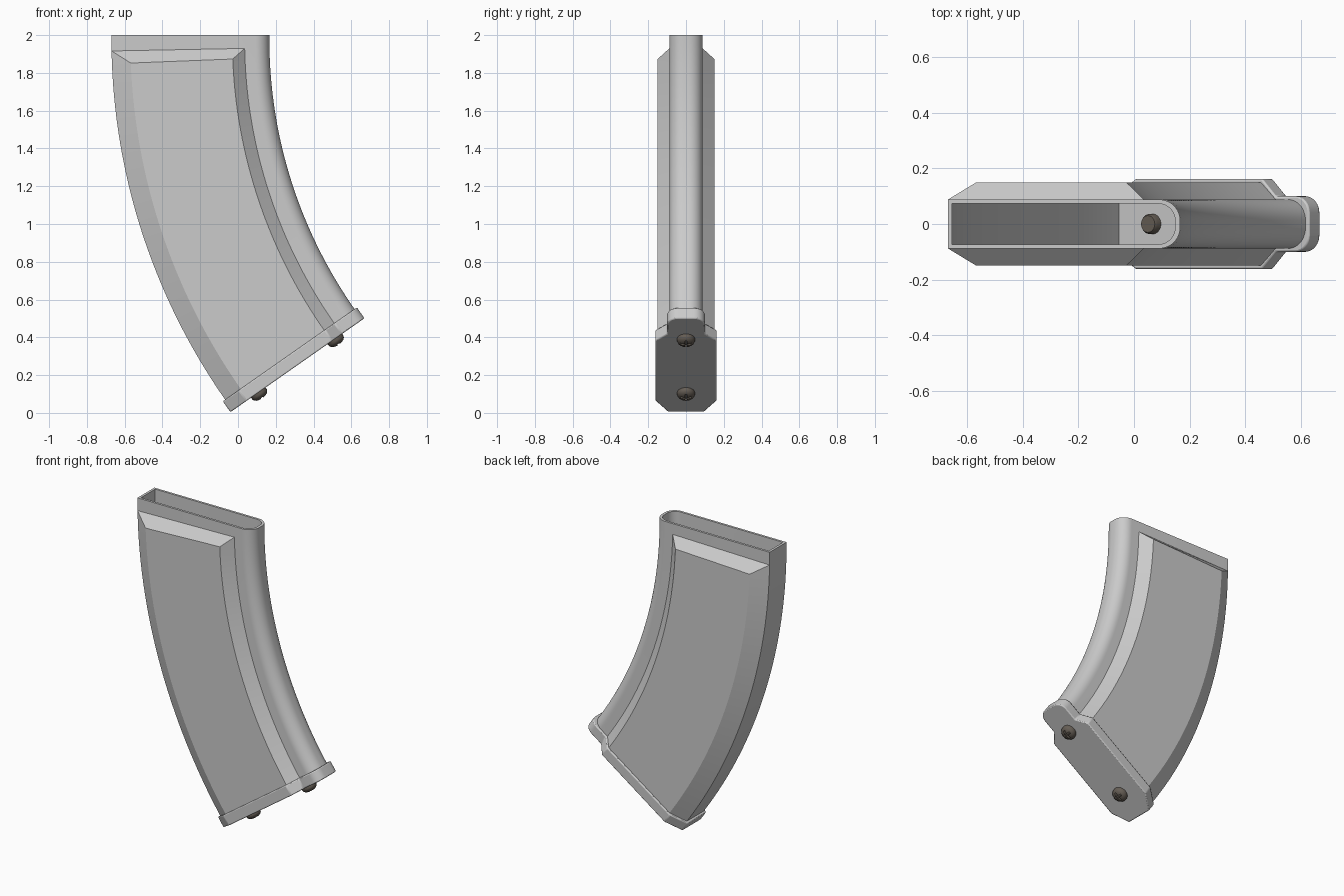
import bpy, bmesh
from math import sin, cos, pi, radians
from mathutils import Matrix, Vector

if "Cube" in bpy.data.objects:
    bpy.data.objects.remove(bpy.data.objects["Cube"])

CX, CZ, R = 2.66, 1.98, 3.33      # centre and rear radius of the curved body
END = radians(35)                 # sweep angle at the lower end
STEPS = 40


def at(theta, u, v, h=0.0):
    """Point at sweep angle theta, u from the rear edge, v sideways, h along the sweep."""
    r = R - u
    return (CX - r * cos(theta) + h * sin(theta), v, CZ - r * sin(theta) - h * cos(theta))


def finish(name, bm):
    bmesh.ops.remove_doubles(bm, verts=bm.verts, dist=1e-5)
    bmesh.ops.recalc_face_normals(bm, faces=bm.faces)
    me = bpy.data.meshes.new(name)
    bm.to_mesh(me)
    bm.free()
    ob = bpy.data.objects.new(name, me)
    bpy.context.collection.objects.link(ob)
    return ob


def smooth(ob, angle=28):
    bpy.ops.object.select_all(action='DESELECT')
    bpy.context.view_layer.objects.active = ob
    ob.select_set(True)
    bpy.ops.object.shade_smooth_by_angle(angle=radians(angle))


def loft(name, rings, cyclic=False):
    """Skin closed rings; cap the ends unless the rings form a loop."""
    bm = bmesh.new()
    loops = [[bm.verts.new(p) for p in ring] for ring in rings]
    n = len(loops[0])
    pairs = list(zip(loops, loops[1:]))
    if cyclic:
        pairs.append((loops[-1], loops[0]))
    else:
        bm.faces.new(loops[0])
        bm.faces.new(loops[-1])
    for a, b in pairs:
        for i in range(n):
            j = (i + 1) % n
            bm.faces.new((a[i], a[j], b[j], b[i]))
    return finish(name, bm)


def rounded_half(start, end, half, rad, n=10):
    """Half outline with a rounded far end."""
    arc = [(end - rad + rad * sin(a), half - rad + rad * cos(a))
           for a in (pi / 2 * i / n for i in range(n + 1))]
    return start + arc


def mirrored(half):
    return half + [(u, -v) for u, v in reversed(half)]


# Curved hollow tube, open at the top
outer = mirrored(rounded_half([(0, .088)], .836, .088, .075))
inner = mirrored(rounded_half([(.016, .073)], .818, .073, .06))
angles = [END * i / STEPS for i in range(STEPS + 1)]


def tube_rings(profile):
    return [[at(0, u, v, -.02) for u, v in profile]] + \
           [[at(t, u, v) for u, v in profile] for t in angles]


tube = loft("curved_tube", tube_rings(outer) + tube_rings(inner)[::-1], cyclic=True)
smooth(tube)

# Raised side panels with chamfered edges
full = [(0, .088), (.1, .15), (.64, .15), (.705, .088), (.703, .08), (.002, .08)]
flat = [(0, .088), (0, .088), (.705, .088), (.705, .088), (.703, .08), (.002, .08)]
T0, T1 = radians(1.1), radians(2.27)
for side, s in (("front", -1), ("back", 1)):
    rings = [[at(T0, u, s * v) for u, v in flat]]
    for i in range(STEPS + 1):
        t = T1 + (END - T1) * i / STEPS
        # the thin outer edges follow the same stations
        rings.append([at(t, u, s * v) for u, v in full])
    smooth(loft("side_panel_" + side, rings))

# Base plate closing the lower end
plate = mirrored(rounded_half([(-.015, .095), (.088, .162), (.645, .162), (.705, .1)],
                              .851, .1, .06, 8))
THICK = .07
base = loft("base_plate", [[at(END, u, v, h) for u, v in plate] for h in (0, THICK)])
bev = base.modifiers.new("soft_edges", 'BEVEL')
bev.width, bev.segments, bev.limit_method = .006, 2, 'ANGLE'
bev.angle_limit = radians(25)
smooth(base)

# Screws with domed cross-slot heads
metal = bpy.data.materials.new("dark_metal")
metal.diffuse_color = (.13, .11, .09, 1)
metal.use_nodes = True
metal.node_tree.nodes["Principled BSDF"].inputs["Base Color"].default_value = metal.diffuse_color
down = Vector((sin(END), 0, -cos(END)))
across = Vector((cos(END), 0, sin(END)))
rot = Matrix((across, down.cross(across), down)).transposed().to_4x4()
SEG = 32
outline = [(.03, -.10), (.036, -.09), (.036, -.002), (.047, -.002), (.047, .012),
           (.043, .021), (.034, .029), (.022, .034), (.01, .036)]
for label, u in (("rear", .165), ("front", .66)):
    place = Matrix.Translation(at(END, u, 0, THICK)) @ rot
    screw = loft("screw_" + label,
                 [[(r * cos(2 * pi * i / SEG), r * sin(2 * pi * i / SEG), h)
                   for i in range(SEG)] for r, h in outline])
    screw.matrix_world = place
    screw.data.materials.append(metal)
    for k, size in enumerate(((.056, .013, .03), (.013, .056, .03))):
        bm = bmesh.new()
        bmesh.ops.create_cube(bm, size=1, matrix=Matrix.Translation((0, 0, .033))
                              @ Matrix.Diagonal((*size, 1)))
        cutter = finish("slot_cutter", bm)
        cutter.matrix_world = place
        cutter.hide_render = True
        cut = screw.modifiers.new("slot", 'BOOLEAN')
        cut.operation, cut.solver, cut.object = 'DIFFERENCE', 'EXACT', cutter
        bpy.context.view_layer.objects.active = screw
        bpy.ops.object.modifier_apply(modifier=cut.name)
        bpy.data.objects.remove(cutter)
    smooth(screw, 35)
